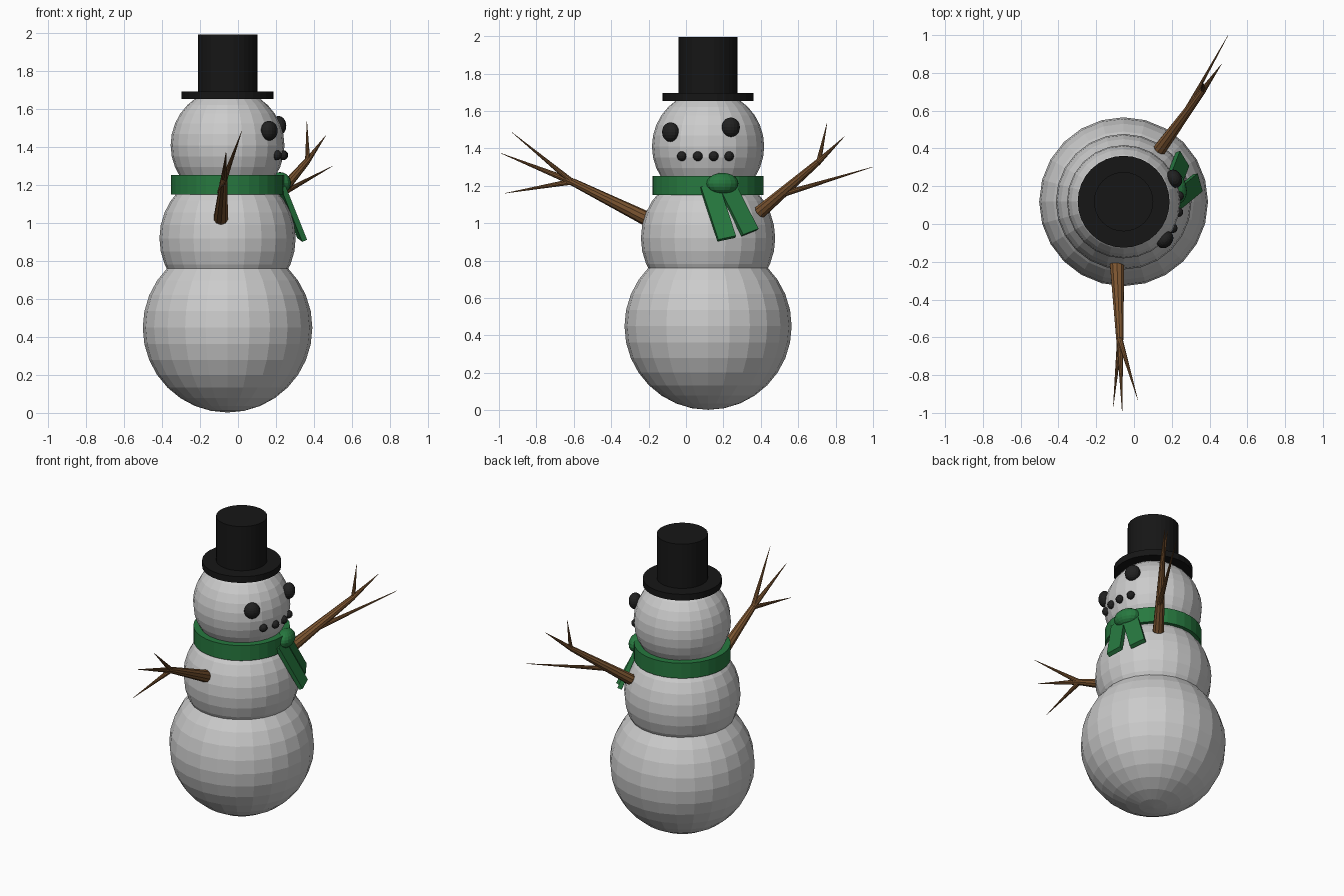
import bpy, bmesh
from math import radians, sqrt, cos, sin
from mathutils import Vector, Matrix

if "Cube" in bpy.data.objects:
    bpy.data.objects.remove(bpy.data.objects["Cube"])

CX, CY = -0.055, 0.118   # body axis


def material(name, rgb):
    m = bpy.data.materials.new(name)
    m.diffuse_color = (*rgb, 1)
    m.use_nodes = True
    m.node_tree.nodes["Principled BSDF"].inputs["Base Color"].default_value = m.diffuse_color
    return m


SNOW = material("snow", (0.9, 0.9, 0.88))
COAL = material("coal", (0.015, 0.015, 0.015))
FELT = material("felt", (0.008, 0.008, 0.008))
GREEN = material("green_wool", (0.02, 0.19, 0.05))
WOOD = material("wood", (0.2, 0.09, 0.03))


def finish(bm, name, mat):
    bmesh.ops.recalc_face_normals(bm, faces=bm.faces)
    me = bpy.data.meshes.new(name)
    bm.to_mesh(me)
    bm.free()
    ob = bpy.data.objects.new(name, me)
    bpy.context.collection.objects.link(ob)
    me.materials.append(mat)
    return ob


def ball(name, loc, size, mat, yaw=0, seg=24, rings=16):
    bm = bmesh.new()
    bmesh.ops.create_uvsphere(bm, u_segments=seg, v_segments=rings, radius=1)
    bm.transform(Matrix.LocRotScale(Vector(loc), Matrix.Rotation(radians(yaw), 3, 'Z'), Vector(size)))
    return finish(bm, name, mat)


def lathe(name, profile, mat, seg=32, closed=False):
    """Revolve (radius, z) points about the body axis."""
    bm = bmesh.new()
    vs = [bm.verts.new((r, 0, z)) for r, z in profile]
    pairs = list(zip(vs, vs[1:])) + ([(vs[-1], vs[0])] if closed else [])
    edges = [bm.edges.new(p) for p in pairs]
    bmesh.ops.spin(bm, geom=vs + edges, cent=(0, 0, 0), axis=(0, 0, 1),
                   angle=radians(360), steps=seg, use_duplicate=False)
    bmesh.ops.remove_doubles(bm, verts=bm.verts, dist=1e-5)
    bm.transform(Matrix.Translation((CX, CY, 0)))
    return finish(bm, name, mat)


def twig(bm, a, b, r1, r2):
    """Tapered stick from a to b."""
    a, b = Vector(a), Vector(b)
    d = b - a
    m = Matrix.Translation((a + b) / 2) @ d.to_track_quat('Z', 'Y').to_matrix().to_4x4()
    bmesh.ops.create_cone(bm, cap_ends=True, segments=10, radius1=r1, radius2=r2,
                          depth=d.length, matrix=m)


def arm(name, sticks):
    bm = bmesh.new()
    for s in sticks:
        twig(bm, *s)
    return finish(bm, name, WOOD)


def tail(name, top, bottom, across, width=0.1, thick=0.028):
    """Flat scarf end hanging from top to bottom."""
    top, bottom = Vector(top), Vector(bottom)
    d = bottom - top
    z = d.normalized()
    x = Vector(across)
    x = (x - z * x.dot(z)).normalized()
    y = z.cross(x)
    m = Matrix((x * width, y * thick, d)).transposed().to_4x4()
    m.translation = (top + bottom) / 2
    bm = bmesh.new()
    bmesh.ops.create_cube(bm, size=1, matrix=m)
    return finish(bm, name, GREEN)


# Snow balls
for name, r, z in (("base_ball", 0.447, 0.449), ("middle_ball", 0.359, 0.92), ("head", 0.3, 1.41)):
    ball(name, (CX, CY, z), (r, r, r), SNOW)

# Hat: brim and crown
lathe("hat_brim", [(0, 1.653), (0.243, 1.653), (0.243, 1.695), (0, 1.695)], FELT)
lathe("hat_crown", [(0, 1.68), (0.157, 1.68), (0.157, 1.995), (0, 1.995)], FELT)

# Eyes
ball("eye_left", (0.213, 0.24, 1.513), (0.04, 0.05, 0.052), COAL, 25, 16, 10)
ball("eye_right", (0.164, -0.083, 1.487), (0.04, 0.05, 0.052), COAL, -42, 16, 10)

# Mouth
for i, dy in enumerate((-0.14, -0.055, 0.03, 0.112)):
    x = CX + sqrt(0.295 ** 2 - dy * dy)
    ball(f"mouth_{i + 1}", (x, CY + dy, 1.358), (0.026,) * 3, COAL, 0, 12, 8)

# Scarf: band, knot and two ends
lathe("scarf_band", [(0.25, 1.15), (0.297, 1.15), (0.297, 1.253), (0.25, 1.253)], GREEN, closed=True)
ball("scarf_knot", (0.222, 0.195, 1.212), (0.055, 0.088, 0.057), GREEN, 15, 16, 10)
tail("scarf_end_1", (0.225, 0.125, 1.2), (0.338, 0.218, 0.917), (-0.3, 1, 0.25))
tail("scarf_end_2", (0.208, 0.215, 1.2), (0.256, 0.342, 0.95), (-0.54, 0.84, 0.4))

# Stick arms
fork = (-0.075, -0.61, 1.222)
arm("front_arm", [((-0.09, -0.217, 1.027), fork, 0.039, 0.02),
                  (fork, (-0.063, -0.99, 1.374), 0.019, 0.001),
                  (fork, (0.02, -0.93, 1.485), 0.016, 0.001),
                  (fork, (-0.11, -0.967, 1.16), 0.016, 0.001)])
fork = (0.367, 0.71, 1.33)
arm("back_arm", [((0.137, 0.396, 1.06), fork, 0.036, 0.017),
                 (fork, (0.363, 0.754, 1.535), 0.014, 0.001),
                 (fork, (0.463, 0.846, 1.462), 0.016, 0.001),
                 ((0.22, 0.5, 1.15), (0.497, 0.997, 1.3), 0.017, 0.001)])
